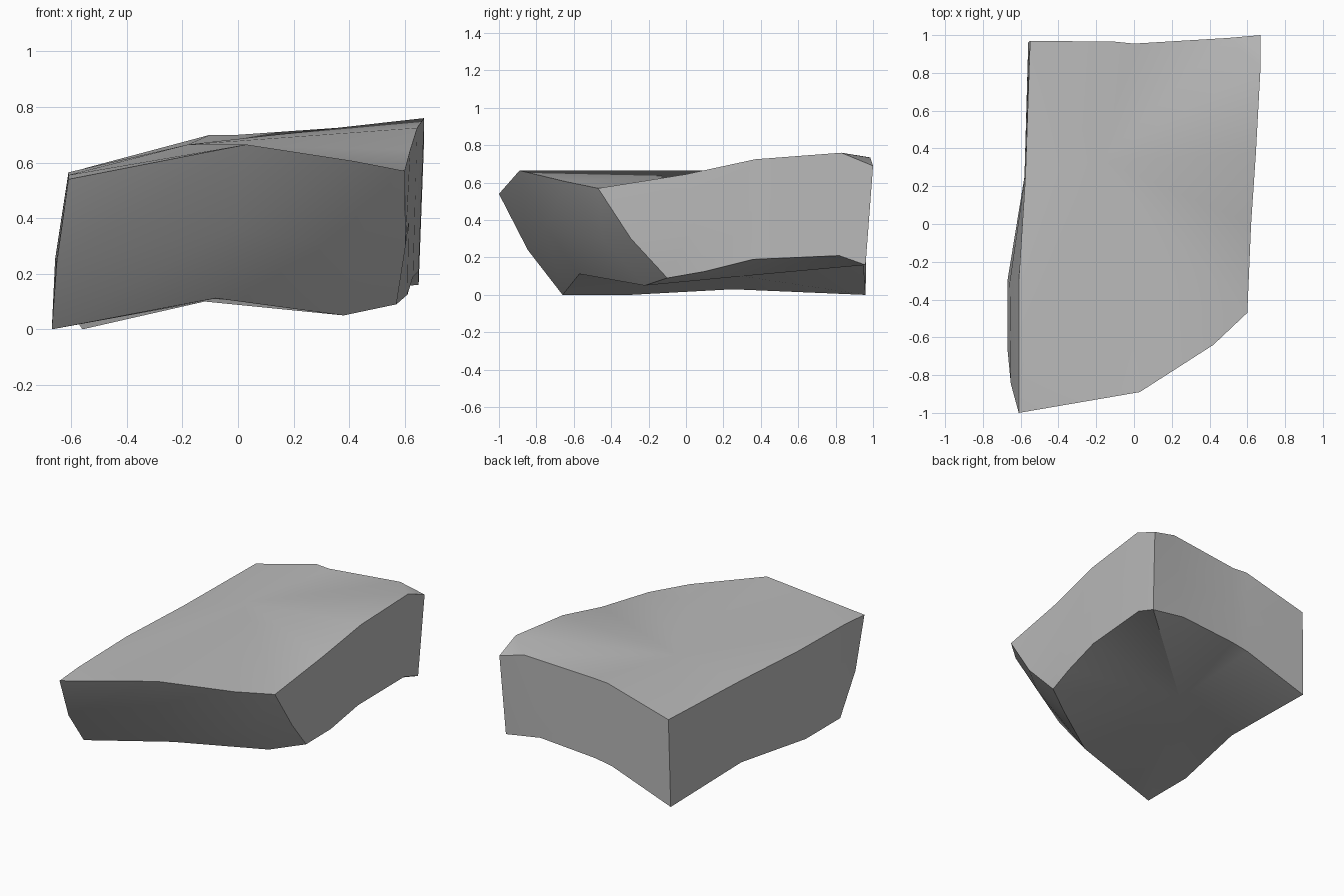
import bpy
import bmesh
import math
from mathutils import Vector

cube = bpy.data.objects.get("Cube")
if cube:
    bpy.data.objects.remove(cube, do_unlink=True)

# Upper rim, counter-clockwise from the front corner at -x
UPPER = [(-.61, -1, .54), (.03, -.89, .665), (.42, -.64, .605), (.6, -.47, .57),
         (.62, 0, .645), (.645, .37, .725), (.67, .83, .76), (.67, 1, .69),
         (.5, .985, .735), (0, .955, .7), (-.1, .965, .7), (-.55, .97, .58),
         (-.575, .25, .57), (-.61, -.3, .565), (-.61, -.8, .555)]

# Lower rim, matching the upper rim point for point
LOWER = [(-.67, -.66, 0), (-.08, -.57, .112), (.38, -.22, .05), (.57, -.1, .09),
         (.61, .1, .125), (.63, .36, .19), (.65, .82, .21), (.65, .96, .16),
         (.4, .955, .2), (0, .95, .17), (-.12, .95, .15), (-.56, .96, 0),
         (-.58, .25, .03), (-.67, -.3, 0), (-.67, -.52, 0)]

TOP_CENTRE = (-.18, .34, .665)
BOTTOM_CENTRE = (-.12, .3, .1)
CLIPPED_CORNERS = (0, 7)   # rim points cut off by a small corner facet


def middle(top, bottom):
    """Point halfway down the side, bulging outwards at the front."""
    point = Vector(top).lerp(Vector(bottom), .5)
    if point.y < 0:
        point += Vector((point.x, point.y, 0)).normalized() * .02
        point.z -= .03
    return point


def fan(bm, ring, centre, skip=()):
    """Close a ring with facets around a centre, clipping chosen corners."""
    for i in skip:
        bm.faces.new((ring[i - 1], ring[i], ring[(i + 1) % len(ring)]))
    hub = bm.verts.new(centre)
    kept = [v for i, v in enumerate(ring) if i not in skip]
    for i, vert in enumerate(kept):
        bm.faces.new((kept[i - 1], vert, hub))


def bridge(bm, upper, lower):
    """Join two rings with a band of quads."""
    for i in range(len(upper)):
        bm.faces.new((lower[i - 1], lower[i], upper[i], upper[i - 1]))


# Stone slab
bm = bmesh.new()
levels = [UPPER, [middle(t, b) for t, b in zip(UPPER, LOWER)], LOWER]
rings = [[bm.verts.new(p) for p in level] for level in levels]
bridge(bm, rings[0], rings[1])
bridge(bm, rings[1], rings[2])
fan(bm, rings[0], TOP_CENTRE, CLIPPED_CORNERS)
fan(bm, rings[2], BOTTOM_CENTRE)
bmesh.ops.recalc_face_normals(bm, faces=bm.faces)
mesh = bpy.data.meshes.new("stone_slab")
bm.to_mesh(mesh)
bm.free()
slab = bpy.data.objects.new("stone_slab", mesh)
bpy.context.collection.objects.link(slab)

# Grey stone colour
stone = bpy.data.materials.new("grey stone")
stone.use_nodes = True
colour = (.5, .5, .5, 1)
stone.diffuse_color = colour
stone.node_tree.nodes["Principled BSDF"].inputs["Base Color"].default_value = colour
mesh.materials.append(stone)

# Soft facets with crisp rims
bpy.ops.object.select_all(action='DESELECT')
slab.select_set(True)
bpy.context.view_layer.objects.active = slab
bpy.ops.object.shade_smooth_by_angle(angle=math.radians(35))
